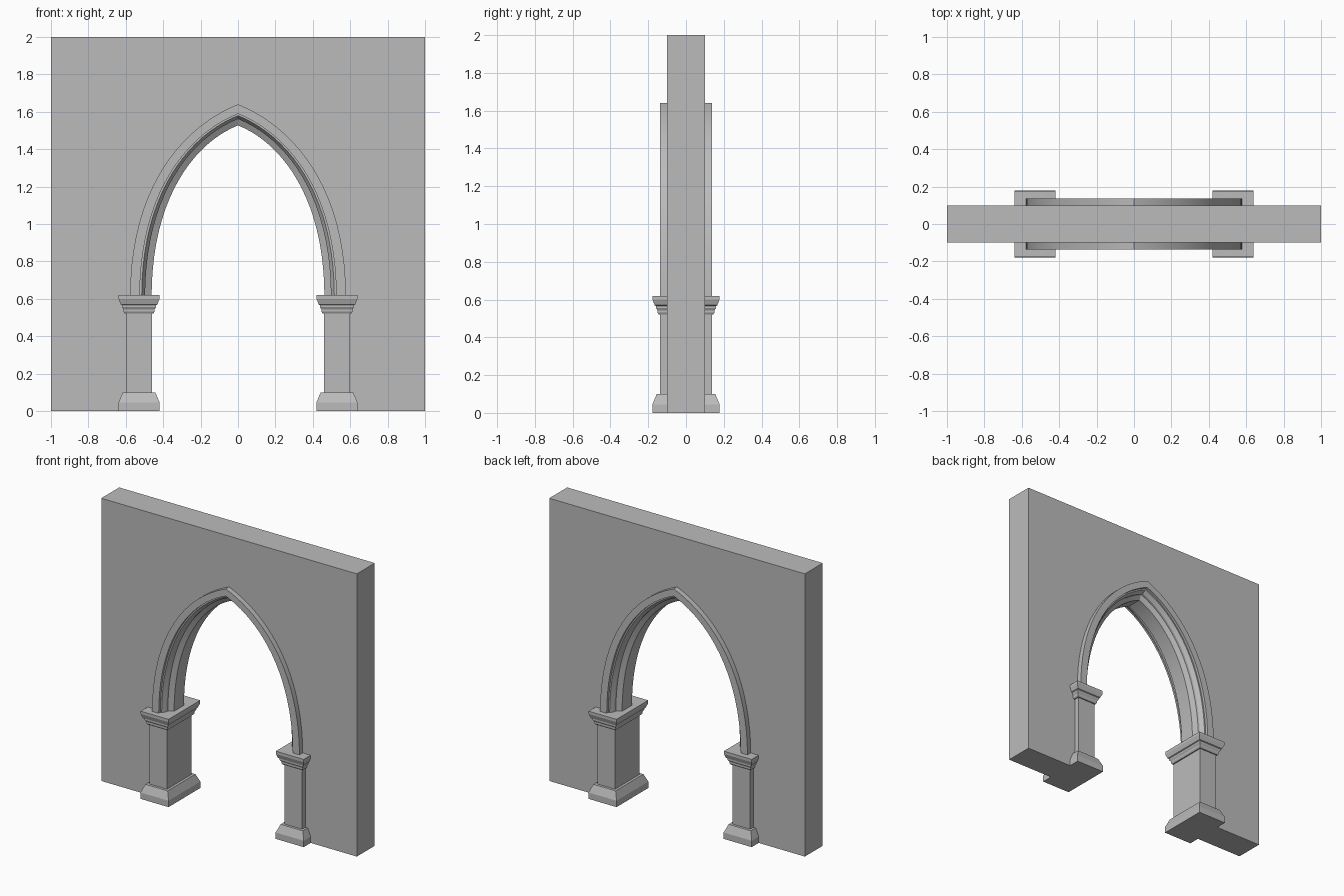
import bpy, bmesh

cube = bpy.data.objects.get("Cube")
if cube:
    bpy.data.objects.remove(cube, do_unlink=True)

stone = bpy.data.materials.new("grey_stone")
stone.use_nodes = True
GREY = (0.5, 0.5, 0.5, 1)
stone.diffuse_color = GREY
stone.node_tree.nodes["Principled BSDF"].inputs["Base Color"].default_value = GREY

SPRING = 0.61   # height where the arch starts
STEPS = 20      # segments in each half of the arch


def finish(name, bm, smooth=False):
    bmesh.ops.recalc_face_normals(bm, faces=bm.faces)
    mesh = bpy.data.meshes.new(name)
    bm.to_mesh(mesh)
    bm.free()
    mesh.materials.append(stone)
    obj = bpy.data.objects.new(name, mesh)
    bpy.context.collection.objects.link(obj)
    if smooth:
        bpy.ops.object.select_all(action='DESELECT')
        obj.select_set(True)
        bpy.context.view_layer.objects.active = obj
        bpy.ops.object.shade_smooth_by_angle(angle=0.3)
    return obj


def arch_path(inset):
    """Pointed arch from right springing to left, inset from the outer edge."""
    w, top = 0.577 - inset, 1.64 - 0.98 * inset
    ctrl = [(w, SPRING), (w, SPRING + 0.58 * (top - SPRING)),
            (0.5 * w, top - 0.2 * w), (0, top)]
    half = []
    for i in range(STEPS + 1):
        t = i / STEPS
        k = ((1 - t) ** 3, 3 * t * (1 - t) ** 2, 3 * t * t * (1 - t), t ** 3)
        half.append(tuple(sum(a * p[c] for a, p in zip(k, ctrl)) for c in (0, 1)))
    return half + [(-x, z) for x, z in reversed(half[:-1])]


# Wall with the arched opening
bm = bmesh.new()
opening = arch_path(0.05)
edge = opening[0][0]
outline = [(-edge, 0), (-1, 0), (-1, 2), (1, 2), (1, 0), (edge, 0)] + opening
face = bm.faces.new([bm.verts.new((x, -0.1, z)) for x, z in outline])
extruded = bmesh.ops.extrude_face_region(bm, geom=[face])
bmesh.ops.translate(bm, vec=(0, 0.2, 0),
                    verts=[v for v in extruded["geom"] if isinstance(v, bmesh.types.BMVert)])
finish("wall", bm)

# Arch moulding: (inset, depth) section swept along the arch
front = [(0, 0.137), (0.052, 0.137), (0.052, 0.118), (0.062, 0.118),
         (0.08, 0.09), (0.08, 0.075), (0.115, 0.055)]
section = [(d, -y) for d, y in front] + [(d, y) for d, y in reversed(front)]
bm = bmesh.new()
rails = [[bm.verts.new((x, y, z)) for x, z in arch_path(d)] for d, y in section]
n = len(rails)
for a in range(n):
    r, s = rails[a], rails[(a + 1) % n]
    for i in range(len(r) - 1):
        bm.faces.new((r[i], r[i + 1], s[i + 1], s[i]))
for end in (0, -1):
    bm.faces.new([r[end] for r in rails])
finish("arch_moulding", bm, smooth=True)


def stack(name, cx, profile):
    """Rectangular block whose outline grows by (extra, height) steps."""
    bm = bmesh.new()
    rings = []
    for e, z in profile:
        w, d = 0.069 + e, 0.137 + e
        rings.append([bm.verts.new((cx + sx * w, sy * d, z))
                      for sx, sy in ((-1, -1), (1, -1), (1, 1), (-1, 1))])
    for lo, hi in zip(rings, rings[1:]):
        for i in range(4):
            j = (i + 1) % 4
            bm.faces.new((lo[i], lo[j], hi[j], hi[i]))
    bm.faces.new(rings[0])
    bm.faces.new(rings[-1])
    finish(name, bm)


# Pillars under both ends of the arch
for side, cx in (("left", 0.529), ("right", -0.529)):
    stack(side + "_base", cx, [(0.041, 0), (0.041, 0.045), (0.018, 0.1)])
    stack(side + "_shaft", cx, [(0, 0.05), (0, 0.56)])
    stack(side + "_capital", cx, [(0.008, 0.522), (0.014, 0.532), (0.014, 0.543),
                                  (0.022, 0.556), (0.022, 0.566), (0.029, 0.57),
                                  (0.04, 0.6), (0.04, 0.62)])
